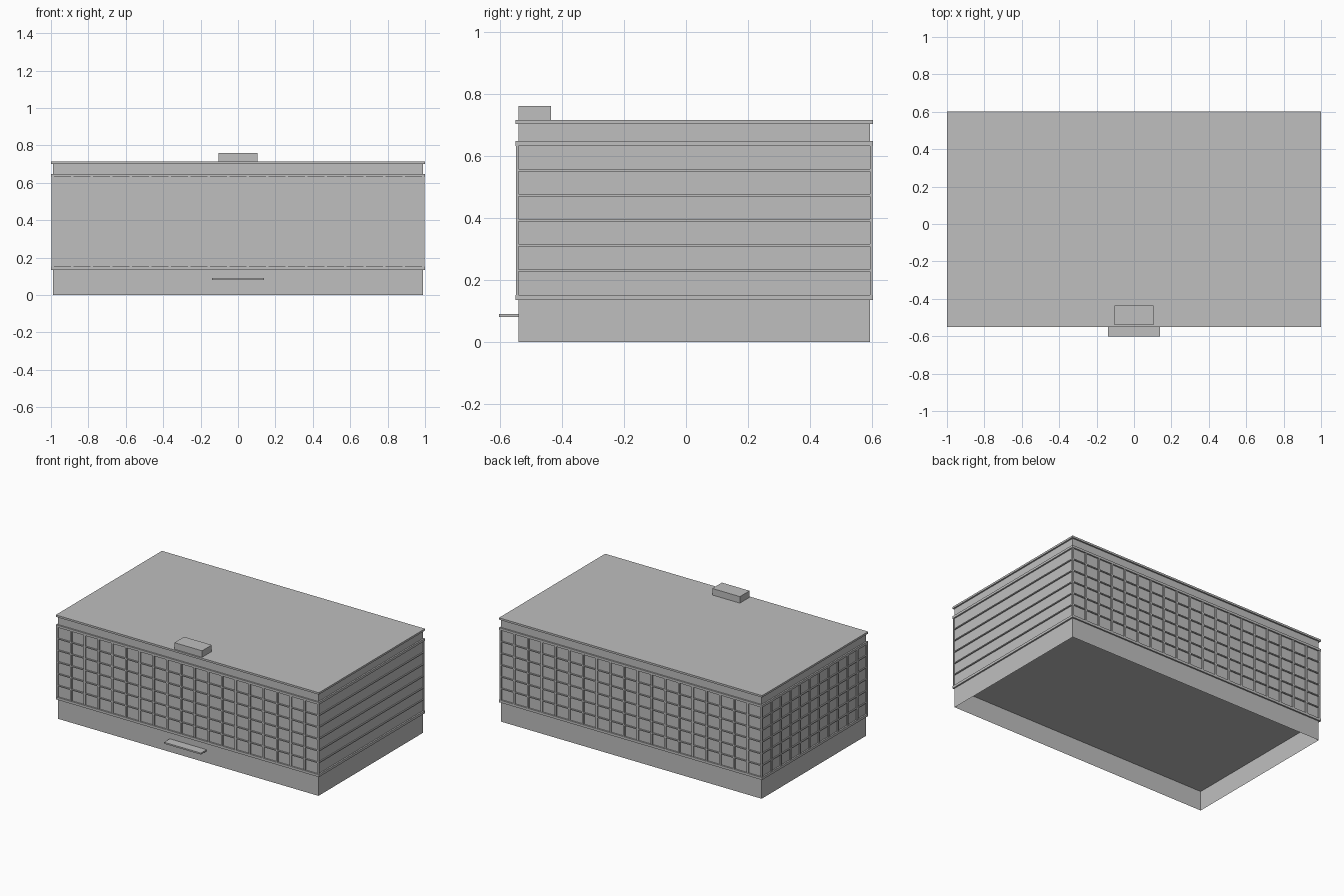
import bpy
import bmesh
from mathutils import Vector

if "Cube" in bpy.data.objects:
    bpy.data.objects.remove(bpy.data.objects["Cube"], do_unlink=True)

grey = bpy.data.materials.new("concrete grey")
grey.use_nodes = True
GREY = (0.52, 0.52, 0.52, 1)
grey.diffuse_color = GREY
grey.node_tree.nodes["Principled BSDF"].inputs["Base Color"].default_value = GREY

# Outline of the plain walls, and how far trims stand out from them
X, Y0, Y1 = 0.99, -0.54, 0.592
TRIM, GRID = 0.01, 0.008
LOW, HIGH = 0.135, 0.648
FIN, RAIL = 0.013, 0.007
ROWS = 6


def add_box(bm, x0, x1, y0, y1, z0, z1):
    verts = bmesh.ops.create_cube(bm, size=1)["verts"]
    low, high = Vector((x0, y0, z0)), Vector((x1, y1, z1))
    for v in verts:
        v.co = (low + high) / 2 + v.co * (high - low)
    return verts


def finish(name, bm):
    mesh = bpy.data.meshes.new(name)
    bm.to_mesh(mesh)
    bm.free()
    mesh.materials.append(grey)
    obj = bpy.data.objects.new(name, mesh)
    bpy.context.collection.objects.link(obj)
    return obj


def box(name, *bounds):
    bm = bmesh.new()
    add_box(bm, *bounds)
    return finish(name, bm)


def slab(name, out, z0, z1):
    return box(name, -X - out, X + out, Y0 - out, Y1 + out, z0, z1)


# Ground floor: four walls, open underneath
bm = bmesh.new()
verts = add_box(bm, -X, X, Y0, Y1, 0, LOW)
caps = [f for f in bm.faces if abs(f.normal.z) > 0.5
        or max(v.co.z for v in f.verts) == min(v.co.z for v in f.verts)]
bmesh.ops.delete(bm, geom=caps, context="FACES_ONLY")
finish("ground_floor_walls", bm)

# Upper floors and horizontal trims
slab("upper_floors", 0, LOW + 0.005, 0.705)
slab("lower_ledge", TRIM, LOW, 0.152)
slab("upper_ledge", TRIM, 0.632, HIGH)
slab("roof_cornice", TRIM, 0.702, 0.715)


# Facade grids: u runs along the wall, and place() maps it to the wall's side
def facade(name, u0, u1, columns, place):
    bm = bmesh.new()
    bottom, top = 0.15, 0.634
    for i in range(columns + 1 if columns else 0):
        u = u0 + (u1 - u0 - FIN) * i / columns
        add_box(bm, *place(u, u + FIN), bottom, top)
    for row in range(1, ROWS):
        z = bottom + (top - bottom) * row / ROWS
        add_box(bm, *place(u0, u1), z - RAIL / 2, z + RAIL / 2)
    finish(name, bm)


ex, ey0, ey1 = X + GRID, Y0 - GRID, Y1 + GRID
facade("front_window_grid", -ex, ex, 19, lambda a, b: (a, b, ey0, Y0))
facade("back_window_grid", -ex, ex, 19, lambda a, b: (a, b, Y1, ey1))
facade("right_window_grid", ey0, ey1, 11, lambda a, b: (-ex, -X, a, b))
facade("left_window_rails", ey0, ey1, 0, lambda a, b: (X, ex, a, b))

# Entrance canopy and roof housing
box("entrance_canopy", -0.14, 0.14, -0.602, Y0, 0.08, 0.09)
box("roof_housing", -0.105, 0.105, Y0, -0.435, 0.71, 0.76)
